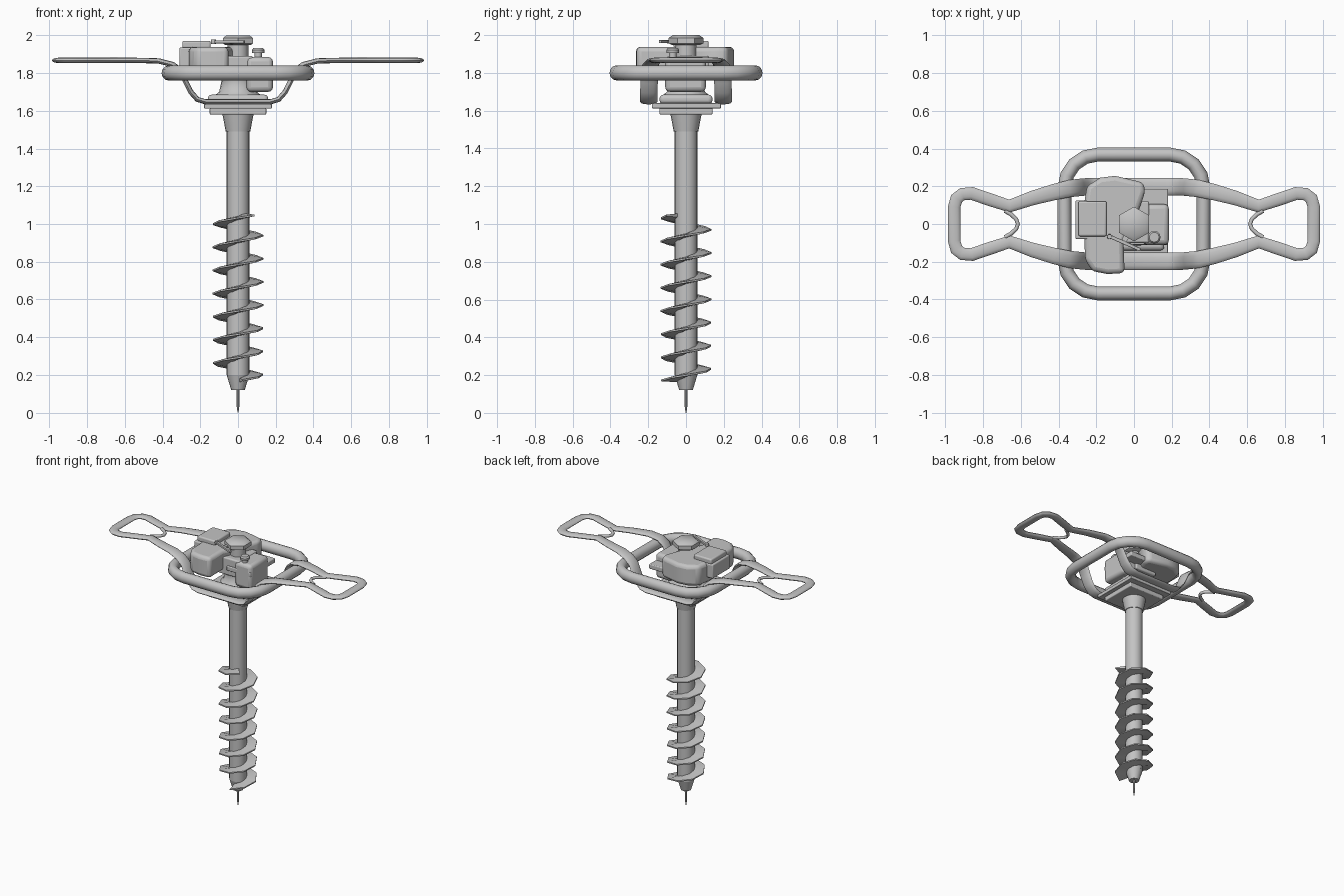
import bpy, bmesh, math
from mathutils import Vector

cube = bpy.data.objects.get("Cube")
if cube:
    bpy.data.objects.remove(cube, do_unlink=True)

grey = bpy.data.materials.new("plain grey")
grey.use_nodes = True
GREY = (0.55, 0.55, 0.55, 1)
grey.diffuse_color = GREY
grey.node_tree.nodes["Principled BSDF"].inputs["Base Color"].default_value = GREY


def finish(name, bm, angle=40, bevel=0):
    bmesh.ops.recalc_face_normals(bm, faces=bm.faces)
    mesh = bpy.data.meshes.new(name)
    bm.to_mesh(mesh)
    bm.free()
    mesh.materials.append(grey)
    ob = bpy.data.objects.new(name, mesh)
    bpy.context.collection.objects.link(ob)
    if bevel:
        mod = ob.modifiers.new("bevel", 'BEVEL')
        mod.width, mod.segments, mod.limit_method = bevel, 3, 'ANGLE'
    bpy.ops.object.select_all(action='DESELECT')
    ob.select_set(True)
    bpy.context.view_layer.objects.active = ob
    bpy.ops.object.shade_smooth_by_angle(angle=math.radians(angle))
    return ob


def skin(bm, rings, closed):
    """Bridge successive rings of points, capping the ends of an open run."""
    rows = [[bm.verts.new(p) for p in ring] for ring in rings]
    n = len(rows[0])
    pairs = list(zip(rows, rows[1:])) + ([(rows[-1], rows[0])] if closed else [])
    for a, b in pairs:
        for i in range(n):
            j = (i + 1) % n
            bm.faces.new((a[i], a[j], b[j], b[i]))
    if not closed:
        bm.faces.new(rows[0])
        bm.faces.new(rows[-1])


def tube(name, path, height, closed=True, sides=12):
    """Sweep an ellipse along (x, y, z, half_width) points."""
    pts = [Vector(p[:3]) for p in path]
    n, rings = len(pts), []
    for i, p in enumerate(pts):
        before = pts[i - 1] if closed or i else p
        after = pts[(i + 1) % n] if closed or i < n - 1 else p
        t = (after - before).normalized()
        side = t.cross(Vector((0, 0, 1))).normalized()
        up = side.cross(t)
        turns = [math.tau * k / sides for k in range(sides)]
        rings.append([p + side * path[i][3] * math.cos(a) + up * height * math.sin(a)
                      for a in turns])
    bm = bmesh.new()
    skin(bm, rings, closed)
    return finish(name, bm, 60)


def lathe(name, profile, sides, x=0, y=0, phase=0):
    """Stack of rings from (radius, z) pairs."""
    bm = bmesh.new()
    skin(bm, [[(x + r * math.cos(phase + math.tau * k / sides),
                y + r * math.sin(phase + math.tau * k / sides), z)
               for k in range(sides)] for r, z in profile], False)
    return finish(name, bm)


def prism(name, outline, z0, z1, bevel=0.0, taper=1.0):
    cx = sum(p[0] for p in outline) / len(outline)
    cy = sum(p[1] for p in outline) / len(outline)
    bm = bmesh.new()
    skin(bm, [[(x, y, z0) for x, y in outline],
              [(cx + (x - cx) * taper, cy + (y - cy) * taper, z1) for x, y in outline]], False)
    return finish(name, bm, 40, bevel)


def box(name, x0, x1, y0, y1, z0, z1, bevel=0.0, taper=1.0):
    return prism(name, [(x0, y0), (x1, y0), (x1, y1), (x0, y1)], z0, z1, bevel, taper)


# Drill: shaft, point, spike and collar
lathe("shaft", [(0.06, 0.2), (0.06, 1.52)], 24)
lathe("shaft_point", [(0.036, 0.12), (0.06, 0.2)], 16)
lathe("spike", [(0.002, 0), (0.008, 0.04), (0.009, 0.13)], 8)
lathe("collar", [(0.065, 1.49), (0.083, 1.585)], 20)

# Screw blade: a wedge section wound around the shaft
bm = bmesh.new()
pitch, first, last = 0.1233, -80, 2470
steps = 57
sections = []
for i in range(steps + 1):
    deg = first + (last - first) * i / steps
    a, z = math.radians(deg), 0.2 + pitch * deg / 360
    sections.append([(r * math.cos(a), r * math.sin(a), z + dz) for r, dz in
                     ((0.05, -0.01), (0.134, -0.005), (0.134, 0.004), (0.05, 0.01))])
skin(bm, sections, False)
finish("screw_blade", bm, 30)

# Guard ring: rounded square tube
ring = []
for c in range(4):
    cx, cy = (0.19 if c in (0, 3) else -0.19), (0.19 if c < 2 else -0.19)
    for k in range(5):
        a = math.pi / 2 * (c + k / 4)
        ring.append((cx + 0.178 * math.cos(a), cy + 0.178 * math.sin(a), 1.8, 0.037))
tube("guard_ring", ring, 0.04)

# Handle: one quarter of the path, mirrored into a closed loop
quarter = [(0.17, 0.198, 1.647, 0.046), (0.215, 0.198, 1.66, 0.046), (0.25, 0.197, 1.7, 0.046),
           (0.275, 0.195, 1.75, 0.046), (0.302, 0.192, 1.81, 0.046), (0.345, 0.187, 1.845, 0.045),
           (0.42, 0.17, 1.864, 0.043), (0.54, 0.137, 1.867, 0.038), (0.66, 0.095, 1.867, 0.034),
           (0.76, 0.128, 1.867, 0.034), (0.86, 0.162, 1.867, 0.034), (0.91, 0.158, 1.867, 0.034),
           (0.94, 0.135, 1.867, 0.034), (0.953, 0.09, 1.867, 0.033)]


def flip(points, sx, sy):
    return [(x * sx, y * sy, z, w) for x, y, z, w in points]


tube("handle_loop", quarter + flip(quarter, 1, -1)[::-1]
     + flip(quarter, -1, -1) + flip(quarter, -1, 1)[::-1], 0.014)

# Curved cross braces at the inner ends of the grips
for side, label in ((1, "left"), (-1, "right")):
    arc = [(side * (0.615 + 14 * y * y), y, 1.867, 0.011)
           for y in (-0.07, -0.05, -0.025, 0, 0.025, 0.05, 0.07)]
    tube(label + "_grip_brace", arc, 0.011, False, 8)

# Mounting plates and gearbox
box("lower_plate", -0.15, 0.15, -0.14, 0.14, 1.58, 1.615, 0.006)
box("upper_plate", -0.18, 0.18, -0.18, 0.185, 1.612, 1.64, 0.004)
box("gearbox", -0.16, 0.16, -0.14, 0.14, 1.635, 1.685, 0.02)
lathe("engine_neck", [(0.125, 1.68), (0.1, 1.7), (0.085, 1.77), (0.1, 1.8)], 20)

# Engine housings
saddle = [(-0.265, 0.1), (-0.26, -0.19), (-0.22, -0.25), (-0.14, -0.265), (-0.05, -0.26),
          (-0.055, -0.1), (0.02, 0.06), (0.06, 0.17), (0.05, 0.22), (-0.1, 0.255),
          (-0.18, 0.245), (-0.25, 0.2)]
prism("engine_cowl", saddle, 1.785, 1.938, 0.025)
box("filter_box", -0.31, -0.14, -0.08, 0.125, 1.83, 1.935, 0.008)
box("filter_lid", -0.295, -0.145, -0.065, 0.12, 1.93, 1.97, 0.01)
box("engine_block", -0.1, 0.08, -0.1, 0.12, 1.76, 1.89, 0.01)
box("cooling_plate", -0.02, 0.18, -0.11, 0.185, 1.8, 1.835, 0.006)
lathe("starter_column", [(0.055, 1.85), (0.055, 1.965)], 16)

# Fuel tank with filler cap
box("fuel_tank", 0.045, 0.185, -0.11, 0.105, 1.7, 1.885, 0.025)
lathe("filler_neck", [(0.02, 1.88), (0.02, 1.91)], 12, 0.107, -0.07)
lathe("filler_cap", [(0.032, 1.905), (0.034, 1.922), (0.026, 1.932)], 12, 0.107, -0.07)

# Hexagonal starter cap and throttle lever
lathe("starter_cap", [(0.075, 1.948), (0.092, 1.956), (0.092, 1.985), (0.07, 2.0)], 6,
      phase=math.pi / 6)
prism("throttle_lever", [(-0.13, -0.075), (0.03, -0.145), (0.038, -0.13), (-0.122, -0.058)],
      1.957, 1.973, 0.003)
prism("lever_arm", [(-0.07, -0.09), (-0.045, -0.1), (0.01, -0.02), (-0.02, 0)], 1.955, 1.968)
lathe("lever_knob", [(0.012, 1.954), (0.014, 1.965), (0.012, 1.977)], 10, -0.13, -0.067)
